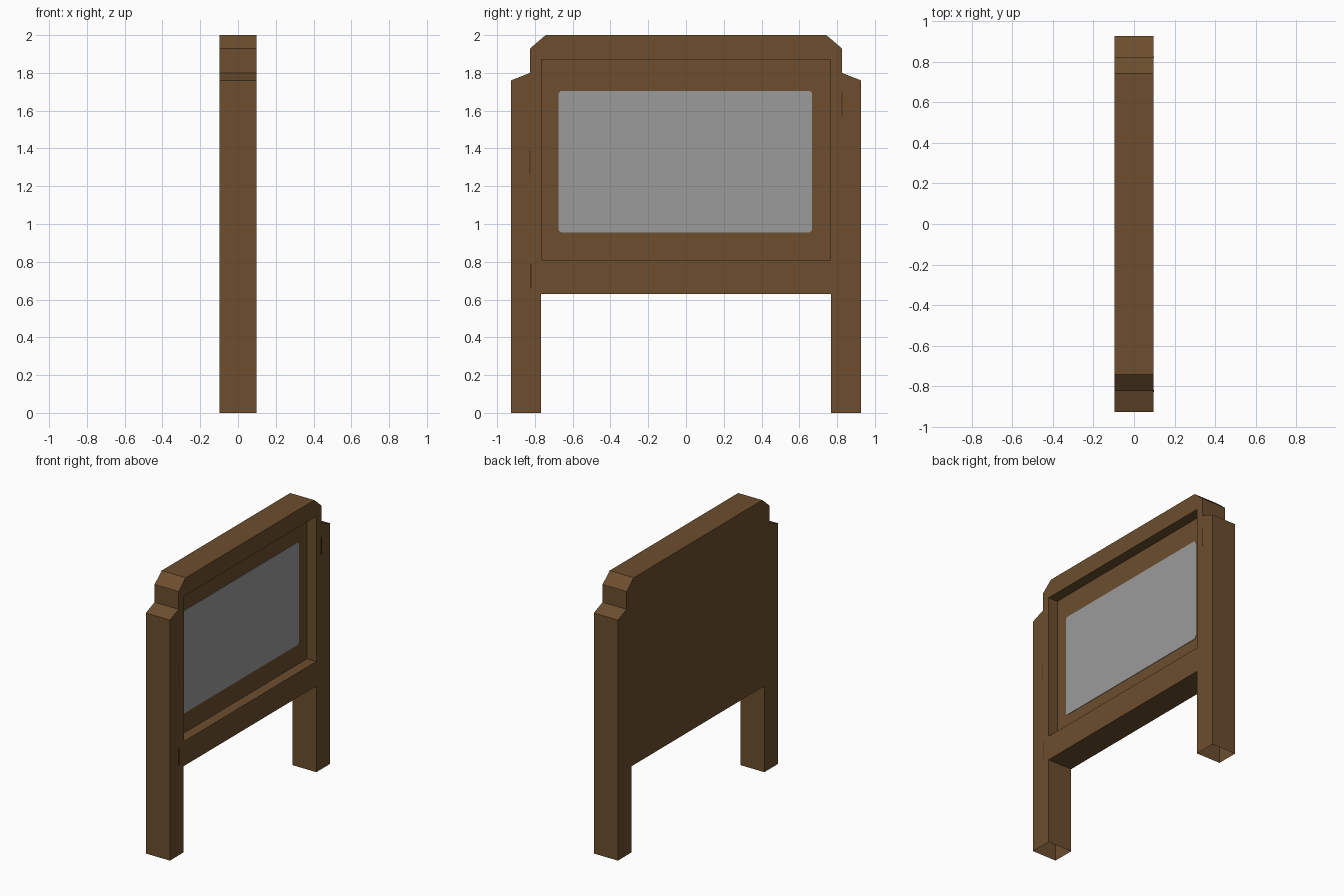
import bpy, bmesh, math

cube = bpy.data.objects.get("Cube")
if cube:
    bpy.data.objects.remove(cube, do_unlink=True)

HALF = 0.0975          # half the thickness of the board
FLOOR = 0.022          # depth position of the recess floor


def material(name, rgb):
    m = bpy.data.materials.new(name)
    m.use_nodes = True
    m.diffuse_color = (*rgb, 1)
    m.node_tree.nodes["Principled BSDF"].inputs["Base Color"].default_value = (*rgb, 1)
    return m


wood = material("brown_wood", (0.150, 0.076, 0.027))
glass = material("grey_glass", (0.33, 0.33, 0.33))
dark = material("dark_grain", (0.05, 0.026, 0.011))


def slab(name, outline, x0, x1, mat):
    """Extrude a (y, z) outline from x0 to x1."""
    bm = bmesh.new()
    face = bm.faces.new([bm.verts.new((x0, y, z)) for y, z in outline])
    ext = bmesh.ops.extrude_face_region(bm, geom=[face])
    moved = [g for g in ext["geom"] if isinstance(g, bmesh.types.BMVert)]
    bmesh.ops.translate(bm, vec=(x1 - x0, 0, 0), verts=moved)
    bmesh.ops.recalc_face_normals(bm, faces=bm.faces)
    mesh = bpy.data.meshes.new(name)
    bm.to_mesh(mesh)
    bm.free()
    mesh.materials.append(mat)
    ob = bpy.data.objects.new(name, mesh)
    bpy.context.collection.objects.link(ob)
    return ob


def rectangle(y0, y1, z0, z1):
    return [(y0, z0), (y1, z0), (y1, z1), (y0, z1)]


def rounded(y0, y1, z0, z1, r, steps=4):
    corners = [(y1 - r, z1 - r), (y0 + r, z1 - r), (y0 + r, z0 + r), (y1 - r, z0 + r)]
    pts = []
    for i, (cy, cz) in enumerate(corners):
        for s in range(steps + 1):
            a = (i + s / steps) * math.pi / 2
            pts.append((cy + r * math.cos(a), cz + r * math.sin(a)))
    return pts


# Frame with two legs, stepped shoulders and chamfered top
half = [(0.767, 0.63), (0.767, 0), (0.927, 0), (0.927, 1.76),
        (0.825, 1.80), (0.825, 1.93), (0.743, 2.0)]
frame = slab("frame", half + [(-y, z) for y, z in reversed(half)], -HALF, HALF, wood)

# Recess around the pane
cutter = slab("recess_cutter", rectangle(-0.766, 0.766, 0.81, 1.872), FLOOR, 0.2, wood)
cutter.hide_render = True
mod = frame.modifiers.new("recess", "BOOLEAN")
mod.operation, mod.solver, mod.object = "DIFFERENCE", "EXACT", cutter
bpy.context.view_layer.objects.active = frame
frame.select_set(True)
bpy.ops.object.modifier_apply(modifier=mod.name)
bpy.data.objects.remove(cutter, do_unlink=True)

# Legs are open underneath
bm = bmesh.new()
bm.from_mesh(frame.data)
feet = [f for f in bm.faces if f.calc_center_median().z < 0.001]
bmesh.ops.delete(bm, geom=feet, context="FACES")
bm.to_mesh(frame.data)
bm.free()

# Pane on the recess floor
slab("pane", rounded(-0.675, 0.668, 0.955, 1.705, 0.02), FLOOR, FLOOR + 0.003, glass)

# Fine grain marks on the posts
for i, (y, z) in enumerate([(-0.826, 1.26), (-0.822, 0.66), (0.825, 1.57)]):
    slab(f"grain_mark_{i + 1}", rectangle(y - 0.003, y + 0.003, z, z + 0.13),
         HALF - 0.001, HALF + 0.001, dark)
